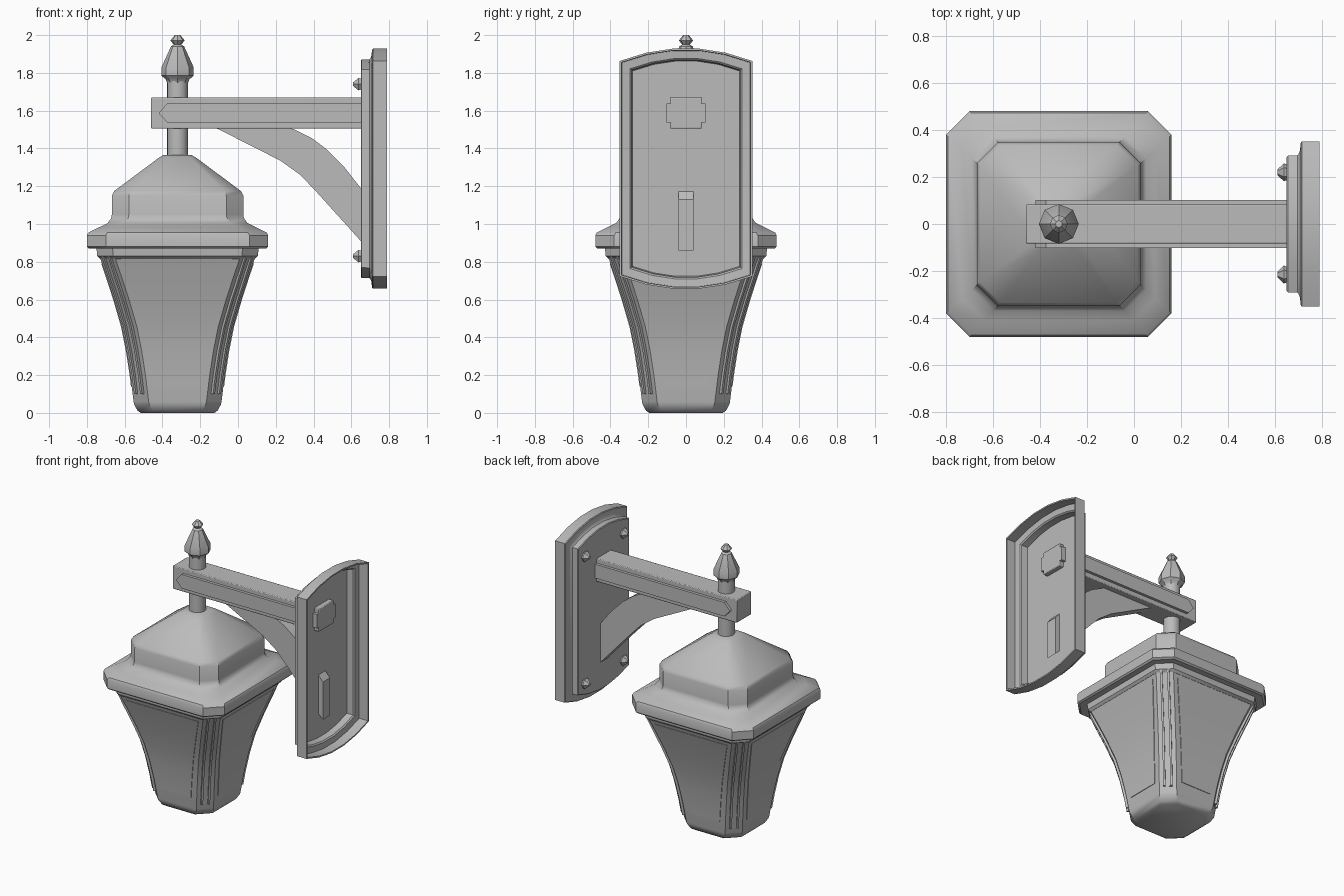
import bpy, bmesh, math
from mathutils import Vector

cube = bpy.data.objects.get("Cube")
if cube:
    bpy.data.objects.remove(cube, do_unlink=True)

metal = bpy.data.materials.new("grey_metal")
metal.use_nodes = True
GREY = (0.5, 0.5, 0.5, 1)
metal.diffuse_color = GREY
metal.node_tree.nodes["Principled BSDF"].inputs["Base Color"].default_value = GREY

CX = -0.32  # lantern axis


def finish(name, bm, angle=30, bevel=0):
    bmesh.ops.recalc_face_normals(bm, faces=bm.faces)
    mesh = bpy.data.meshes.new(name)
    bm.to_mesh(mesh)
    bm.free()
    mesh.materials.append(metal)
    ob = bpy.data.objects.new(name, mesh)
    bpy.context.collection.objects.link(ob)
    if bevel:
        mod = ob.modifiers.new("soft_edges", "BEVEL")
        mod.width, mod.segments, mod.limit_method = bevel, 2, "ANGLE"
    bpy.ops.object.select_all(action="DESELECT")
    ob.select_set(True)
    bpy.context.view_layer.objects.active = ob
    bpy.ops.object.shade_smooth_by_angle(angle=math.radians(angle))
    return ob


def loft(name, rings, **kw):
    """Skin a list of equal-length point rings and cap both ends."""
    bm = bmesh.new()
    rows = [[bm.verts.new(p) for p in ring] for ring in rings]
    n = len(rows[0])
    for a, b in zip(rows, rows[1:]):
        for i in range(n):
            j = (i + 1) % n
            bm.faces.new((a[i], a[j], b[j], b[i]))
    bm.faces.new(rows[0])
    bm.faces.new(rows[-1])
    return finish(name, bm, **kw)


def octagon(z, h, c):
    """Square of half-width h with corners cut by c, around the lantern axis."""
    k = h - c
    pts = [(h, -k), (h, k), (k, h), (-k, h), (-h, k), (-h, -k), (-k, -h), (k, -h)]
    return [(CX + x, y, z) for x, y in pts]


def lathe(name, profile, sides, **kw):
    turn = [2 * math.pi * i / sides for i in range(sides)]
    return loft(name, [[(CX + r * math.cos(a), r * math.sin(a), z) for a in turn]
                       for r, z in profile], **kw)


def slab(name, outline, y0, y1, **kw):
    """Extrude an x-z outline between two y values."""
    return loft(name, [[(x, y, z) for x, z in outline] for y in (y0, y1)], **kw)


# Lantern body
BODY = [(0, .195), (.012, .212), (.045, .23), (.06, .233), (.2, .25), (.33, .27),
        (.455, .295), (.6, .337), (.72, .376), (.82, .41)]


def half_width(z):
    for (z0, h0), (z1, h1) in zip(BODY, BODY[1:]):
        if z <= z1:
            return h0 + (h1 - h0) * (z - z0) / (z1 - z0)
    return BODY[-1][1]


loft("lantern_body", [octagon(z, h, .08) for z, h in BODY])
loft("body_collar", [octagon(z, h, .085) for z, h in
                     ((.815, .41), (.83, .425), (.88, .43))])

# Curved window plates and grooved corner strips, one of each per quarter turn
SPAN = [.14, .2, .33, .455, .6, .72, .79]
STRIP = [.1, .2, .33, .455, .6, .72, .83]
for q, side in enumerate(("left", "back", "right", "front")):
    a = q * math.pi / 2
    out = Vector((round(math.cos(a)), round(math.sin(a)), 0))
    across = Vector((-out.y, out.x, 0))
    axis = Vector((CX, 0, 0))
    rings = []
    for z in SPAN:
        h = half_width(z)
        w = .12 + (h - .243) * 1.07
        rings.append([axis + out * (h + d) + across * s * w + Vector((0, 0, z))
                      for s, d in ((-1, -.004), (1, -.004), (1, .004), (-1, .004))])
    loft("window_" + side, rings)

    diag = (out + across).normalized()
    tang = (across - out).normalized()
    groove = [(-.03, -.01), (.03, -.01), (.03, .016), (.016, .016),
              (.016, .002), (-.016, .002), (-.016, .016), (-.03, .016)]
    loft("corner_strip_" + side,
         [[axis + diag * ((half_width(z) - .04) * math.sqrt(2) + d) + tang * t
           + Vector((0, 0, z)) for t, d in groove] for z in STRIP])

# Roof: brim, cove, upright band and hip
ROOF = [(.87, .47, .1), (.88, .48, .1), (.94, .48, .1), (.955, .472, .1), (.985, .41, .095),
        (1.005, .37, .09), (1.03, .352, .09), (1.05, .348, .09), (1.15, .348, .09),
        (1.175, .335, .087), (1.35, .1, .03), (1.365, .075, .025)]
loft("lantern_roof", [octagon(*r) for r in ROOF], angle=35)

# Post and finial
lathe("post", [(.055, 1.35), (.055, 1.76)], 20)
lathe("finial", [(.055, 1.745), (.062, 1.765), (.085, 1.785), (.085, 1.83), (.035, 1.94),
                 (.02, 1.95), (.038, 1.972), (.015, 2.0)], 8)

# Arm with pointed side plates, running through the wall plate
slab("arm", [(-.46, 1.505), (.7, 1.505), (.7, 1.67), (-.46, 1.67)], -.083, .083, bevel=.005)
POINTED = [(-.42, 1.587), (-.375, 1.538), (.7, 1.538), (.7, 1.638), (-.375, 1.638)]
for side, s in (("front", -1), ("back", 1)):
    slab("arm_side_plate_" + side, POINTED, s * .075, s * .103)

# Curved brace under the arm
upper = [(.24, 1.52), (.3, 1.5), (.39, 1.455), (.47, 1.395), (.56, 1.305), (.65, 1.19), (.7, 1.13)]
lower = [(-.15, 1.52), (-.1, 1.5), (.225, 1.335), (.33, 1.26), (.42, 1.165), (.65, .91), (.7, .86)]
loft("brace", [[(ux, -.04, uz), (ux, .04, uz), (lx, .04, lz), (lx, -.04, lz)]
               for (ux, uz), (lx, lz) in zip(upper, lower)])


# Hollow wall plate with bowed top and bottom
def plate_ring(x, m):
    w, corner, bow = .352 - m, .57 - m * .75, .068 - m * .2
    steps = [-1, -.6, -.2, .2, .6, 1]
    top = [(x, w * t, 1.293 + corner + bow * (1 - t * t)) for t in steps]
    return top + [(x, -y, 2.586 - z) for _, y, z in top]


SHELL = [(.65, .066), (.655, .061), (.695, .06), (.702, .052), (.706, .04), (.71, .005),
         (.715, 0), (.79, 0), (.79, .01), (.722, .012), (.718, .055), (.71, .064), (.665, .07)]
loft("wall_plate", [plate_ring(x, m) for x, m in SHELL], angle=35)

# Four mounting bolts
for y in (-.215, .22):
    for z in (.83, 1.74):
        ring = [math.pi * i / 3 for i in range(6)]
        loft("bolt", [[(x, y + r * math.cos(a), z + r * math.sin(a)) for a in ring]
                      for x, r in ((.66, .03), (.638, .038), (.61, .012))])
